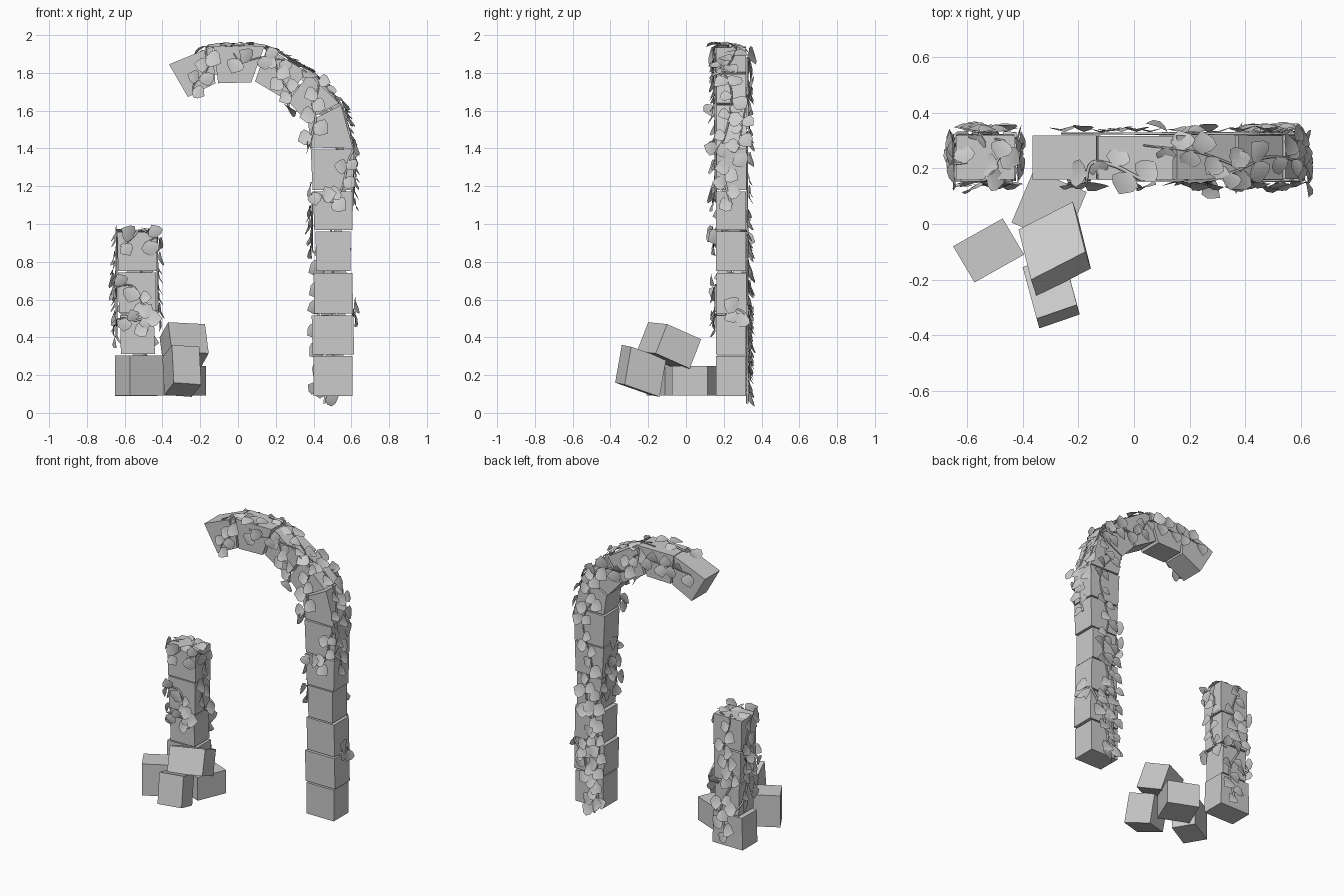
import bpy, bmesh, math, random
from mathutils import Vector as V

if "Cube" in bpy.data.objects:
    bpy.data.objects.remove(bpy.data.objects["Cube"])

random.seed(4)
Y0, Y1 = 0.162, 0.32          # depth of the standing masonry
YC, HY, HX = 0.241, 0.079, 0.103


def mesh_object(name, verts, faces):
    me = bpy.data.meshes.new(name)
    me.from_pydata(verts, [], faces)
    bm = bmesh.new()
    bm.from_mesh(me)
    if len(verts) == 8:
        bmesh.ops.recalc_face_normals(bm, faces=bm.faces)
    bm.to_mesh(me)
    bm.free()
    ob = bpy.data.objects.new(name, me)
    bpy.context.collection.objects.link(ob)
    return ob


def prism_block(name, outline):
    """Stone block: four xz corners extruded through the wall depth."""
    j = random.uniform(-0.004, 0.004)
    verts = [(x, y + j, z) for y in (Y0, Y1) for x, z in outline]
    sides = [(i, (i + 1) % 4, (i + 1) % 4 + 4, i + 4) for i in range(4)]
    mesh_object(name, verts, [(0, 1, 2, 3), (7, 6, 5, 4)] + sides)


def fallen_block(name, corner, right, back, down):
    """Rubble block: one corner and three edge vectors."""
    c, r, b, d = map(V, (corner, right, back, down))
    verts = [c + r * i + b * j + d * k for k in (0, 1) for i, j in ((0, 0), (1, 0), (1, 1), (0, 1))]
    sides = [(i, (i + 1) % 4, (i + 1) % 4 + 4, i + 4) for i in range(4)]
    mesh_object(name, verts, [(0, 1, 2, 3), (7, 6, 5, 4)] + sides)


# Standing columns: (bottom z, top z, bottom x range, top x range)
right = [(.09, .30, .40, .605, .40, .605), (.31, .515, .395, .615, .39, .61),
         (.525, .74, .405, .61, .40, .605), (.75, .96, .415, .595, .41, .595),
         (.967, 1.172, .405, .605, .395, .61), (1.18, 1.395, .395, .61, .385, .615)]
left = [(.09, .305, -.65, -.425, -.645, -.43), (.312, .518, -.62, -.44, -.625, -.445),
        (.53, .742, -.63, -.435, -.635, -.435), (.75, .958, -.635, -.43, -.64, -.43)]
for label, rows in (("right", right), ("left", left)):
    for i, (z0, z1, a, b, c, d) in enumerate(rows):
        prism_block(f"{label}_column_block_{i + 1}", [(a, z0), (b, z0), (d, z1), (c, z1)])

# Arch wedge stones
arch = [[(.39, 1.405), (.61, 1.40), (.545, 1.63), (.37, 1.54)],
        [(.36, 1.545), (.535, 1.64), (.375, 1.795), (.265, 1.65)],
        [(.25, 1.66), (.365, 1.805), (.155, 1.935), (.09, 1.755)],
        [(.07, 1.75), (.14, 1.94), (-.13, 1.94), (-.105, 1.745)],
        [(-.12, 1.745), (-.135, 1.94), (-.365, 1.845), (-.265, 1.672)]]
for i, o in enumerate(arch):
    prism_block(f"arch_stone_{i + 1}", o)

# Fallen rubble
fallen_block("fallen_block_left", (-.573, -.21, .305), (.178, .10, 0), (-.077, .13, 0), (0, 0, -.213))
fallen_block("fallen_block_back", (-.44, .005, .248), (.19, -.08, 0), (.08, .19, 0), (0, 0, -.157))
fallen_block("fallen_block_top", (-.37, -.20, .48), (.195, .10, -.01), (-.045, .18, -.08), (.02, -.06, -.155))
fallen_block("fallen_block_front", (-.35, -.34, .36), (.145, .05, -.01), (-.05, .185, -.065), (.01, -.035, -.2))


# Surface coordinates for ivy: t runs up the spine, p runs round the four sides
RIGHT = [(.5, 0), (.5, 1.4), (.455, 1.58), (.32, 1.72), (.12, 1.84), (-.12, 1.84), (-.36, 1.74)]
LEFT = [(-.535, 0), (-.535, 1.2)]


def spine_at(spine, t):
    for a, b in zip(spine, spine[1:]):
        a, b = V(a), V(b)
        d = (b - a).length
        if t <= d or b == V(spine[-1]):
            return a + (b - a) * (t / d)
        t -= d


def surface(spine, t, p, lift):
    cap = max(0, t - .958) if spine is LEFT else 0
    t -= cap
    c = spine_at(spine, t)
    tan = (spine_at(spine, t + .06) - spine_at(spine, t - .06)).normalized()
    side, f = int(p % 4), (p % 1) * 2 - 1
    a, b = ((f, -1), (1, f), (-f, 1), (-1, -f))[side]
    na, nb = ((0, -1), (1, 0), (0, 1), (-1, 0))[side]
    out = V((tan.y, 0, -tan.x))
    s = 1 - min(cap / .1, 1)
    n = out * na + V((0, nb, 0))
    pos = V((c.x, YC, c.y)) + out * (a * (HX + lift) * s) + V((0, b * (HY + lift) * s, 0))
    if cap:
        n = V((0, 0, 1))
        pos.z += lift
    return pos, n


def catmull(pts, step=8):
    q = [pts[0]] + pts + [pts[-1]]
    for i in range(1, len(q) - 2):
        a, b, c, d = (V(v) for v in q[i - 1:i + 3])
        for k in range(step):
            u = k / step
            yield .5 * (2 * b + (c - a) * u + (2 * a - 5 * b + 4 * c - d) * u * u + (3 * b - a - 3 * c + d) * u ** 3)
    yield V(pts[-1])


LEAF = [(0, 0), (.3, .12), (.5, .38), (.4, .68), (0, 1)]   # half outline


def add_leaf(verts, faces, base, along, normal):
    size = random.uniform(.06, .085)
    x = along.cross(normal).normalized()
    n = x.cross(along).normalized()
    o = len(verts)
    for w, l in LEAF:
        mid = base + along * (l * size) - n * (size * .25 * l * l)
        for s in (-1, 0, 1):
            verts.append(mid + x * (s * w * size * 1.2) + n * (abs(s) * w * size * .25))
    for r in range(4):
        for k in (0, 1):
            i = o + r * 3 + k
            quad = [i, i + 1, i + 4, i + 3]
            if r == 0:
                quad = [o + 1, i + 4, i + 3]
            elif r == 3:
                quad = [i, i + 1, o + 13]
            faces.append(quad)


def ivy(name, spine, paths, gap=.05):
    cu = bpy.data.curves.new(name + "_stems", 'CURVE')
    cu.dimensions, cu.bevel_depth, cu.bevel_resolution = '3D', .006, 1
    cu.use_fill_caps = True
    verts, faces, flip = [], [], 1
    for path in paths:
        samples = [surface(spine, c.x, c.y, .005) for c in catmull(path)]
        sp = cu.splines.new('POLY')
        sp.points.add(len(samples) - 1)
        for i, (pos, n) in enumerate(samples):
            sp.points[i].co = (*pos, 1)
            sp.points[i].radius = 1.15 - .6 * i / len(samples)
        run = gap * .6
        for (p, n), (q, _) in zip(samples, samples[1:]):
            run += (q - p).length
            while run > gap:
                run -= gap * random.uniform(.8, 1.2)
                flip = -flip
                d = (q - p).normalized()
                side = d.cross(n) * flip
                droop = V((0, 0, -random.uniform(0, .8))) if p.z > .12 else V((0, 0, .2))
                along = (side + d * random.uniform(-.3, .6) + droop + n * random.uniform(.15, .55)).normalized()
                add_leaf(verts, faces, p + n * .006, along, (n + V((0, 0, .3))).normalized())
    ob = bpy.data.objects.new(name + "_stems", cu)
    bpy.context.collection.objects.link(ob)
    leaves = mesh_object(name + "_leaves", verts, faces)
    bpy.ops.object.select_all(action='DESELECT')
    ob.select_set(True)
    bpy.context.view_layer.objects.active = ob
    bpy.ops.object.convert(target='MESH')
    for o in (ob, leaves):
        for f in o.data.polygons:
            f.use_smooth = True


# Ivy on the tall column and arch
ivy("arch_ivy", RIGHT, [
    [(.05, 2.7), (.25, 2.55), (.45, 2.35), (.62, 2.6), (.85, 2.4), (1.05, 2.6), (1.3, 2.3), (1.5, 2.6)],
    [(.4, 2.35), (.52, 1.95), (.55, 1.6), (.52, 1.3)],
    [(.1, 2.85), (.3, 2.75), (.5, 2.85), (.75, 2.7), (.9, 3.1), (1.1, 3.4), (1.0, 3.75), (.85, 3.9)],
    [(1.15, -.4), (1.16, .1), (1.12, .5), (1.2, .75), (1.35, .92), (1.45, 1.3), (1.65, 1.5), (1.8, 1.2), (1.95, .85), (2.1, .6), (2.16, .8)],
    [(1.42, -.1), (1.52, .15), (1.66, .45), (1.7, .8), (1.8, 1.3), (1.95, 1.6), (2.1, 1.75)],
    [(1.5, 2.4), (1.7, 2.2), (1.85, 2.6), (2.0, 2.3), (2.2, 2.4), (2.38, 2.2)],
    [(1.1, 1.5), (1.25, 1.3), (1.38, 1.7), (1.55, 1.9), (1.7, 2.3)],
    [(2.1, 1.0), (2.25, 1.4), (2.28, .9), (2.3, .5), (2.4, .25), (2.42, -.1)],
    [(1.75, -.1), (1.8, .3), (1.9, .5), (1.98, .9)]], .056)

# Ivy on the short column
ivy("column_ivy", LEFT, [
    [(.43, .75), (.52, .72), (.6, .6), (.67, .4), (.67, .05), (.62, -.4), (.7, -.8)],
    [(.15, 2.5), (.35, 2.3), (.55, 2.7), (.75, 2.4), (.93, 2.6), (1.0, 2.5)],
    [(.35, 2.8), (.48, 3.3), (.65, 3.5), (.8, 3.3), (.93, 3.6), (1.0, 3.7)],
    [(.5, 2.2), (.54, 1.6), (.68, 1.4), (.85, 1.6), (.94, 1.2), (.9, .7)],
    [(.88, .1), (.93, .4), (.98, .6), (1.02, 1.1), (1.0, 1.7), (.98, 2.3)],
    [(.53, .95), (.49, .5), (.5, .1), (.46, -.4)]], .056)
